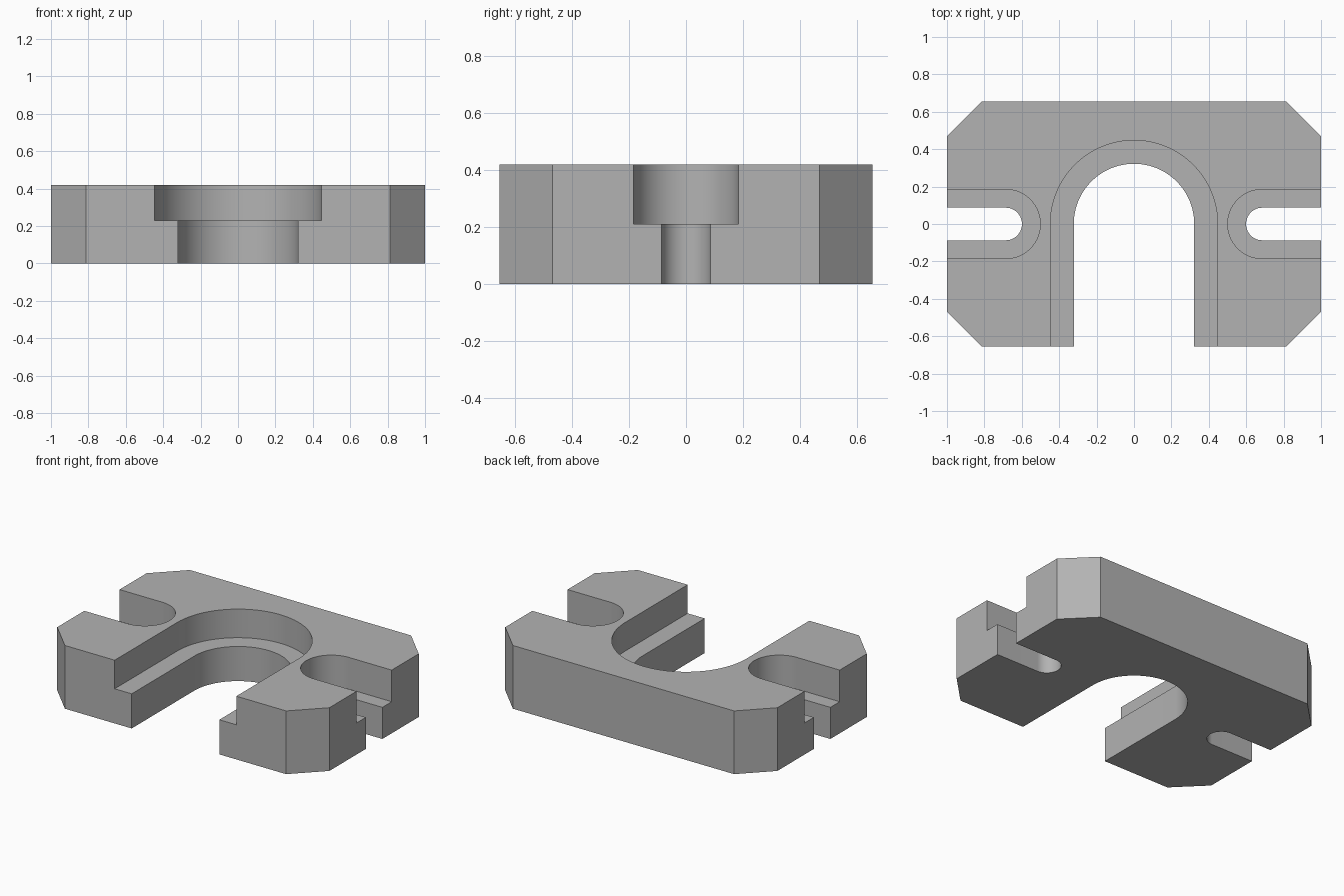
import bpy, bmesh
from math import cos, sin, pi, radians
from mathutils import Matrix

if "Cube" in bpy.data.objects:
    bpy.data.objects.remove(bpy.data.objects["Cube"], do_unlink=True)

HX, HY, HEIGHT, CHAMFER = 1.0, 0.656, 0.42, 0.187

grey = bpy.data.materials.new("plain_grey")
grey.use_nodes = True
colour = (0.45, 0.45, 0.45, 1)
grey.diffuse_color = colour
grey.node_tree.nodes["Principled BSDF"].inputs["Base Color"].default_value = colour


def prism(name, outline, z0, z1, matrix=Matrix()):
    """Extrude a flat outline from z0 to z1."""
    bm = bmesh.new()
    base = bm.faces.new([bm.verts.new((x, y, z0)) for x, y in outline])
    top = bmesh.ops.extrude_face_region(bm, geom=[base])["geom"]
    verts = [v for v in top if isinstance(v, bmesh.types.BMVert)]
    bmesh.ops.translate(bm, verts=verts, vec=(0, 0, z1 - z0))
    bmesh.ops.transform(bm, matrix=matrix, verts=bm.verts)
    bmesh.ops.recalc_face_normals(bm, faces=bm.faces)
    mesh = bpy.data.meshes.new(name)
    bm.to_mesh(mesh)
    bm.free()
    mesh.materials.append(grey)
    obj = bpy.data.objects.new(name, mesh)
    bpy.context.collection.objects.link(obj)
    return obj


def slot(radius, centre, length, steps=48):
    """Round-ended slot opening toward -y."""
    arc = [(radius * cos(pi * i / steps), centre + radius * sin(pi * i / steps))
           for i in range(steps + 1)]
    return arc + [(-radius, -length), (radius, -length)]


# Chamfered plate
plate = prism("slotted_plate", [
    (HX - CHAMFER, -HY), (HX, CHAMFER - HY), (HX, HY - CHAMFER), (HX - CHAMFER, HY),
    (CHAMFER - HX, HY), (-HX, HY - CHAMFER), (-HX, CHAMFER - HY), (CHAMFER - HX, -HY),
], 0, HEIGHT)

# Stepped slots: a narrow through cut and a wider recess above a ledge
cutters = []
for name, angle, narrow, wide, centre, ledge in (
    ("central", 0, 0.322, 0.447, 0.0, 0.23),
    ("left", 90, 0.087, 0.185, -0.686, 0.21),
    ("right", -90, 0.087, 0.185, -0.686, 0.21),
):
    turn = Matrix.Rotation(radians(angle), 4, "Z")
    cutters.append(prism(name + "_slot_cutter", slot(narrow, centre, 1.5), -0.2, 0.6, turn))
    cutters.append(prism(name + "_recess_cutter", slot(wide, centre, 1.6), ledge, 0.7, turn))

bpy.context.view_layer.objects.active = plate
plate.select_set(True)
for cutter in cutters:
    cutter.hide_render = True
    cut = plate.modifiers.new(cutter.name, "BOOLEAN")
    cut.operation, cut.solver, cut.object = "DIFFERENCE", "EXACT", cutter
    bpy.ops.object.modifier_apply(modifier=cut.name)
    bpy.data.objects.remove(cutter, do_unlink=True)

# Round walls smooth, corners sharp
bpy.ops.object.shade_smooth_by_angle(angle=radians(25))
